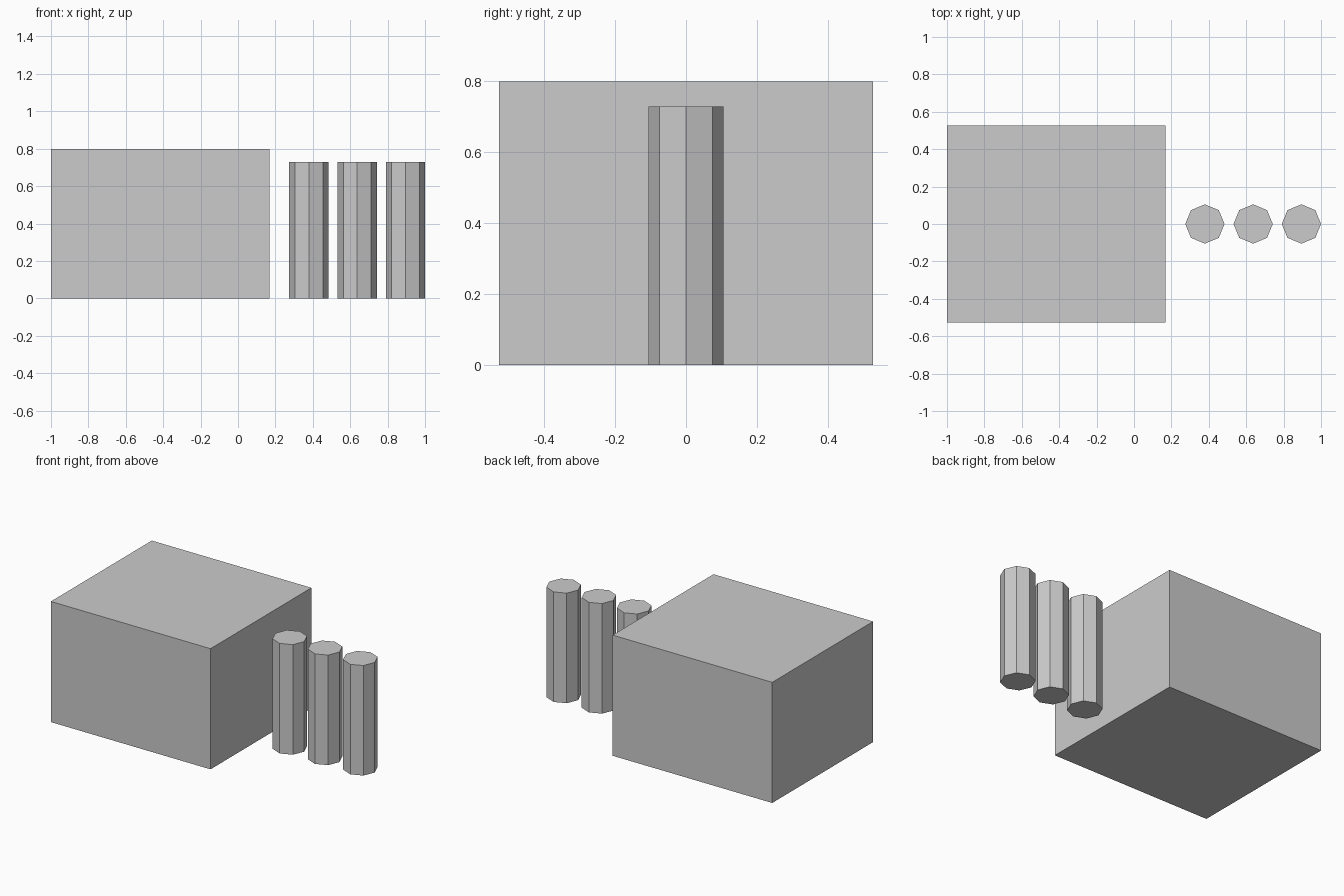
import bpy

# Remove the default cube only
cube = bpy.data.objects.get("Cube")
if cube:
    bpy.data.objects.remove(cube, do_unlink=True)

# Single plain grey
GREY = (0.6, 0.6, 0.6, 1.0)
grey = bpy.data.materials.new("plain grey")
grey.use_nodes = True
grey.diffuse_color = GREY
grey.node_tree.nodes["Principled BSDF"].inputs["Base Color"].default_value = GREY


def finish(name):
    obj = bpy.context.object
    obj.name = name
    obj.data.materials.clear()
    obj.data.materials.append(grey)
    return obj


# Large block
WIDTH, DEPTH, HEIGHT = 1.168, 1.054, 0.798
bpy.ops.mesh.primitive_cube_add(size=1, location=(WIDTH / 2 - 1, 0, HEIGHT / 2))
block = finish("block")
block.scale = (WIDTH, DEPTH, HEIGHT)
bpy.ops.object.transform_apply(location=False, rotation=False, scale=True)

# Row of eight-sided posts, corners on the axes
RADIUS, POST_HEIGHT, SPACING = 0.105, 0.728, 0.258
for i, label in enumerate(("outer", "middle", "inner")):
    bpy.ops.mesh.primitive_cylinder_add(
        vertices=8, radius=RADIUS, depth=POST_HEIGHT,
        location=(1 - RADIUS - i * SPACING, 0, POST_HEIGHT / 2))
    finish(label + "_post")
